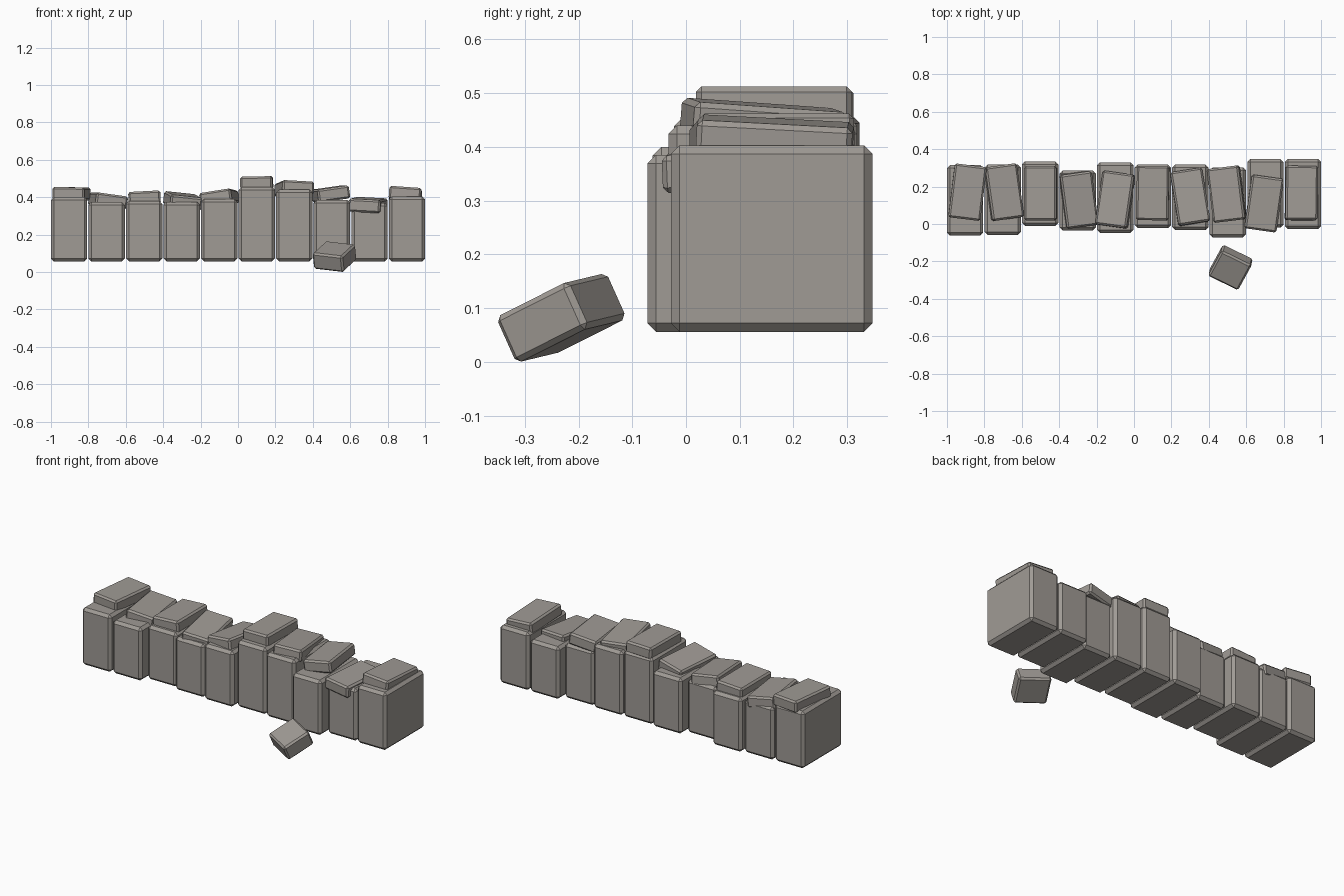
import bpy, bmesh
from math import radians
from mathutils import Matrix, Vector, Euler

if "Cube" in bpy.data.objects:
    bpy.data.objects.remove(bpy.data.objects["Cube"])

stone = bpy.data.materials.new("warm grey stone")
stone.diffuse_color = (0.35, 0.326, 0.30, 1)
stone.use_nodes = True
stone.node_tree.nodes["Principled BSDF"].inputs["Base Color"].default_value = stone.diffuse_color


def stone_block(name, size, centre, rot=(0, 0, 0), chamfer=0.016):
    """Box with flat chamfered edges."""
    bm = bmesh.new()
    bmesh.ops.create_cube(bm, size=1)
    bmesh.ops.scale(bm, vec=Vector(size), verts=bm.verts)
    bmesh.ops.bevel(bm, geom=bm.edges[:], offset=chamfer, segments=1,
                    profile=0.5, affect='EDGES')
    me = bpy.data.meshes.new(name)
    bm.to_mesh(me)
    bm.free()
    me.materials.append(stone)
    ob = bpy.data.objects.new(name, me)
    ob.location = centre
    ob.rotation_euler = Euler([radians(a) for a in rot], 'XYZ')
    bpy.context.collection.objects.link(ob)
    return ob


# upright wall stones: front y, back y, top z
uprights = [
    (-0.062, 0.315, 0.40), (-0.058, 0.318, 0.375), (-0.01, 0.335, 0.38),
    (-0.035, 0.285, 0.375), (-0.047, 0.33, 0.39), (-0.022, 0.318, 0.455),
    (-0.033, 0.318, 0.44), (-0.072, 0.303, 0.385), (-0.02, 0.347, 0.37),
    (-0.028, 0.347, 0.403),
]
BOTTOM = 0.056
for i, (y0, y1, top) in enumerate(uprights):
    stone_block(f"wall_stone_{i + 1}", (0.194, y1 - y0, top - BOTTOM),
                (-0.903 + i * 0.2007, (y0 + y1) / 2, (top + BOTTOM) / 2))

# loose cap stones: x, y, top z, tilt about x, y, z
caps = [
    (-0.89, 0.17, 0.453, 0, 1, -7), (-0.695, 0.17, 0.415, 0, 8, 8),
    (-0.50, 0.165, 0.432, 0, -3, 0), (-0.295, 0.13, 0.415, 4, 6, 8),
    (-0.10, 0.13, 0.43, -2, -9, -8), (0.10, 0.165, 0.511, 0, -1, -1),
    (0.30, 0.145, 0.478, -4, 3, 9), (0.495, 0.16, 0.452, 0, -8, 7),
    (0.695, 0.11, 0.393, 2, 3, -8), (0.895, 0.165, 0.448, -3, 4, -1),
]
for i, (x, y, top, rx, ry, rz) in enumerate(caps):
    stone_block(f"cap_stone_{i + 1}", (0.172, 0.29, 0.07),
                (x, y, top - 0.035), (rx, ry, rz), 0.01)

# fallen stone lying in front of the wall
stone_block("fallen_stone", (0.18, 0.168, 0.095), (0.516, -0.232, 0.082),
            (24, 6, -26), 0.01)
